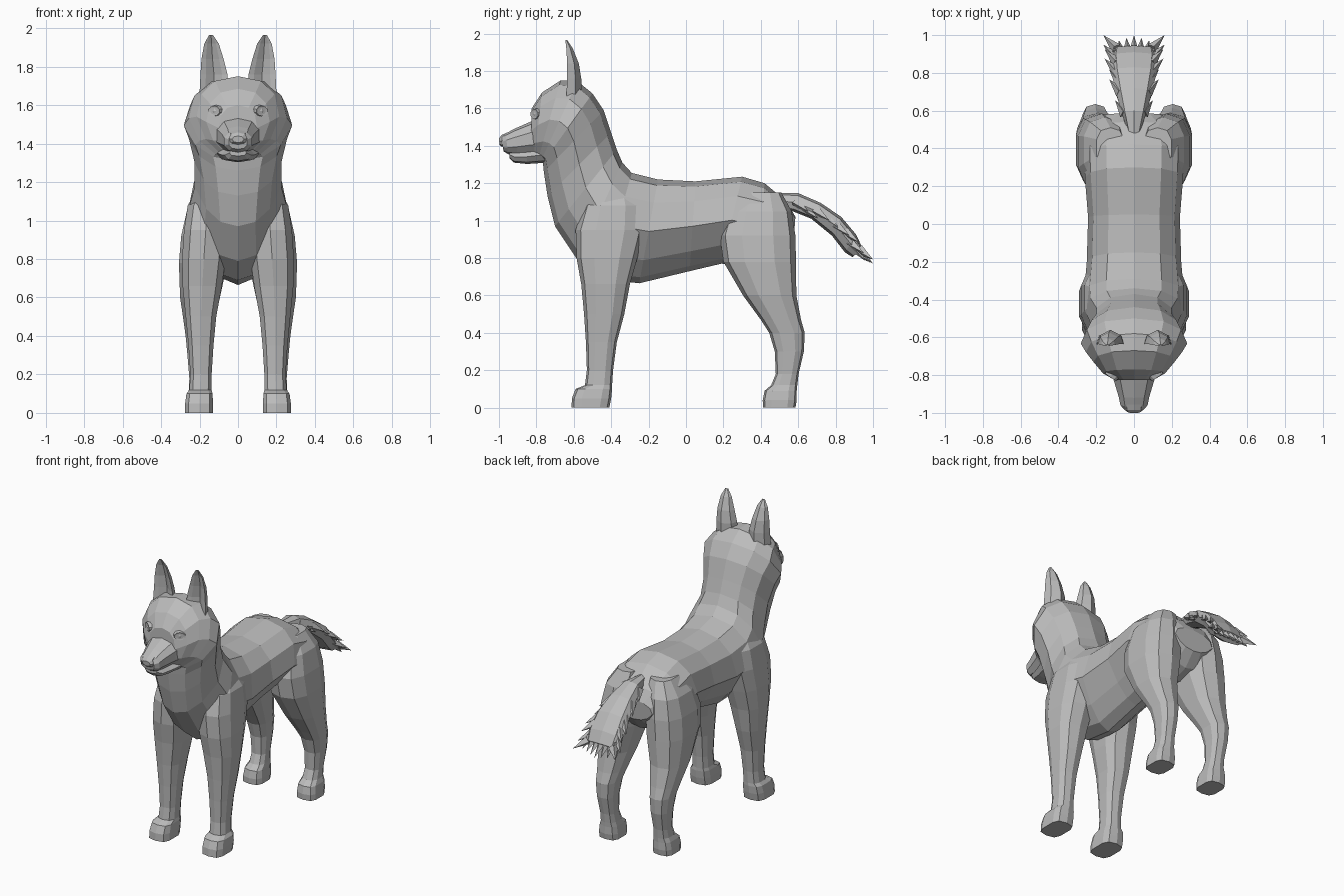
import bpy
import bmesh
import math
from mathutils import Matrix, Vector

cube = bpy.data.objects.get("Cube")
if cube:
    bpy.data.objects.remove(cube, do_unlink=True)

# One plain grey for the whole animal
grey = bpy.data.materials.new("plain_grey")
grey.use_nodes = True
COLOUR = (0.5, 0.5, 0.5, 1)
grey.diffuse_color = COLOUR
grey.node_tree.nodes["Principled BSDF"].inputs["Base Color"].default_value = COLOUR


def finish(name, bm):
    """Turn a bmesh into a flat shaded object."""
    bmesh.ops.recalc_face_normals(bm, faces=bm.faces)
    mesh = bpy.data.meshes.new(name)
    bm.to_mesh(mesh)
    bm.free()
    mesh.materials.append(grey)
    obj = bpy.data.objects.new(name, mesh)
    bpy.context.scene.collection.objects.link(obj)
    return obj


def loft(name, rings):
    """Skin a row of equal sized rings and cap both ends."""
    bm = bmesh.new()
    rows = [[bm.verts.new(point) for point in ring] for ring in rings]
    for lower, upper in zip(rows, rows[1:]):
        for i in range(len(lower)):
            j = (i + 1) % len(lower)
            bm.faces.new((lower[i], lower[j], upper[j], upper[i]))
    bm.faces.new(rows[0])
    bm.faces.new(rows[-1])
    return finish(name, bm)


def rounded(count, power):
    """Unit superellipse as (sine, cosine) pairs."""
    pairs = []
    for i in range(count):
        angle = math.tau * i / count
        pairs.append([math.copysign(abs(f(angle)) ** power, f(angle))
                      for f in (math.sin, math.cos)])
    return pairs


def slice_ring(top, bottom, width, taper=0, count=12, power=0.85):
    """Cross-section between a top and a bottom point of the side profile."""
    ring = []
    for s, c in rounded(count, power):
        y, z = Vector(bottom).lerp(Vector(top), (1 + c) / 2)
        ring.append((width * s * (1 - taper * max(0, -c)), y, z))
    return ring


def leg_ring(side, z, front, back, inner, outer, power=0.75):
    """Level cross-section of a leg given by its four limits."""
    return [(side * ((inner + outer) / 2 + s * (outer - inner) / 2),
             (front + back) / 2 + c * (back - front) / 2, z)
            for s, c in rounded(10, power)]


def ear_ring(side, z, inner, outer, front, back):
    """Crescent cross-section, hollow towards the front."""
    middle = (inner + outer) / 2
    half = (outer - inner) / 2
    depth = back - front
    outline = ((-1, 0), (-.6, .15), (0, .55), (.6, .15), (1, 0),
               (.8, .6), (0, 1), (-.8, .6))
    return [(side * (middle + u * half), front + v * depth, z) for u, v in outline]


# Body, neck and head: top point, bottom point, half width, lower taper
torso = [
    ((.585, 1.02), (.575, .88), .15, .3),
    ((.54, 1.1), (.5, .79), .22, .4),
    ((.42, 1.2), (.38, .75), .265, .5),
    ((.3, 1.235), (.19, .77), .26, .5),
    ((.05, 1.21), (.02, .73), .243, .5),
    ((-.15, 1.22), (-.25, .665), .25, .5),
    ((-.29, 1.255), (-.45, .69), .265, .4),
    ((-.34, 1.31), (-.58, .79), .26, .4),
    ((-.37, 1.38), (-.7, .97), .225, .3),
    ((-.4, 1.47), (-.74, 1.13), .225, .2),
    ((-.44, 1.59), (-.76, 1.26), .255, .2),
    ((-.5, 1.68), (-.765, 1.31), .282, .2),
    ((-.58, 1.745), (-.775, 1.32), .255, .2),
    ((-.67, 1.75), (-.79, 1.33), .215, .2),
    ((-.77, 1.685), (-.81, 1.34), .165, .2),
    ((-.825, 1.6), (-.83, 1.36), .1, 0),
]
loft("body_and_head", [slice_ring(*row) for row in torso])

# Muzzle, lower jaw and nose
muzzle = [
    ((-.76, 1.56), (-.74, 1.34), .14),
    ((-.84, 1.525), (-.82, 1.35), .11),
    ((-.92, 1.49), (-.9, 1.35), .085),
    ((-.965, 1.465), (-.95, 1.355), .075),
    ((-.99, 1.445), (-.975, 1.37), .05),
]
loft("muzzle", [slice_ring(*row, count=10) for row in muzzle])
jaw = [
    ((-.74, 1.4), (-.74, 1.31), .12),
    ((-.85, 1.38), (-.85, 1.303), .085),
    ((-.91, 1.37), (-.92, 1.31), .068),
    ((-.945, 1.37), (-.945, 1.335), .045),
]
loft("lower_jaw", [slice_ring(*row, count=8) for row in jaw])
nose = [
    ((-.955, 1.472), (-.955, 1.4), .05),
    ((-.985, 1.458), (-.985, 1.395), .048),
    ((-1, 1.44), (-.997, 1.405), .03),
]
loft("nose", [slice_ring(*row, count=8) for row in nose])

# Limb limits: height, front, back, inner, outer, roundness
front_leg = [
    (1.17, -.48, -.28, .05, .21),
    (1.08, -.55, -.23, .05, .265),
    (.95, -.59, -.22, .05, .285),
    (.8, -.585, -.26, .06, .295),
    (.66, -.56, -.3, .08, .292),
    (.5, -.545, -.33, .11, .275),
    (.35, -.535, -.37, .125, .26),
    (.2, -.53, -.39, .135, .25),
    (.12, -.54, -.395, .135, .255),
    (.1, -.59, -.395, .13, .27, .6),
    (.05, -.61, -.4, .128, .277, .6),
    (0, -.612, -.41, .128, .277, .6),
]
hind_leg = [
    (1.15, .3, .51, .05, .2),
    (1.05, .22, .565, .04, .27),
    (.92, .18, .585, .04, .3),
    (.78, .2, .588, .05, .312),
    (.6, .305, .59, .09, .305),
    (.47, .4, .615, .12, .285),
    (.4, .445, .635, .135, .275),
    (.3, .475, .63, .145, .265),
    (.18, .48, .602, .15, .255),
    (.12, .455, .595, .145, .258),
    (.09, .42, .592, .14, .268, .6),
    (.04, .41, .592, .135, .275, .6),
    (0, .412, .585, .135, .275, .6),
]
ear = [
    (1.66, .05, .2, -.64, -.56),
    (1.76, .055, .195, -.635, -.56),
    (1.84, .075, .19, -.635, -.573),
    (1.92, .1, .175, -.64, -.605),
    (1.965, .13, .15, -.645, -.635),
]

# Paired parts
for side, label in ((1, "left"), (-1, "right")):
    loft(label + "_front_leg", [leg_ring(side, *row) for row in front_leg])
    loft(label + "_hind_leg", [leg_ring(side, *row) for row in hind_leg])
    loft(label + "_ear", [ear_ring(side, *row) for row in ear])

    # Eyeball with a raised lid rim around it
    place = Matrix.Translation((side * .11, -.79, 1.57))
    bm = bmesh.new()
    bmesh.ops.create_uvsphere(bm, u_segments=10, v_segments=6, radius=.028, matrix=place)
    finish(label + "_eye", bm)
    turn = place @ Matrix.Rotation(side * .6, 4, "Z")
    rim = []
    for radius, forward in ((.045, .01), (.036, -.026), (.026, -.024)):
        rim.append([turn @ Vector((radius * s, forward, radius * c * .75))
                    for s, c in rounded(10, 1)])
    loft(label + "_eyelid", rim)

# Tail core
tail = [
    ((.46, 1.15), (.5, 1.06), .03),
    ((.6, 1.147), (.57, 1.05), .065),
    ((.72, 1.095), (.67, 1.01), .095),
    ((.83, 1.02), (.78, .92), .12),
    ((.91, .925), (.85, .83), .128),
    ((.945, .85), (.89, .805), .12),
]
loft("tail", [slice_ring(*row, count=8) for row in tail])

# Pointed fur tufts along the tail sides and across its end
tufts = bmesh.new()


def tuft(root, tip, radius):
    root, tip = Vector(root), Vector(tip)
    aim = (tip - root).to_track_quat("Z", "Y").to_matrix().to_4x4()
    bmesh.ops.create_cone(tufts, cap_ends=True, segments=4, radius1=radius, radius2=0,
                          depth=(tip - root).length,
                          matrix=Matrix.Translation((root + tip) / 2) @ aim)


for top, bottom, width in tail[1:-1]:
    y, z = (Vector(top) + Vector(bottom)) / 2
    for side in (-1, 1):
        for step in (0, .05):
            tuft((side * width * .75, y + step, z - step * .7),
                 (side * (width + .035), y + step + .07, z - step * .7 - .05), .03)
for i in range(-3, 4):
    tuft((i * .033, .9, .86), (i * .04, 1 - abs(i) * .014, .77 + abs(i) * .005), .03)
finish("tail_tufts", tufts)
